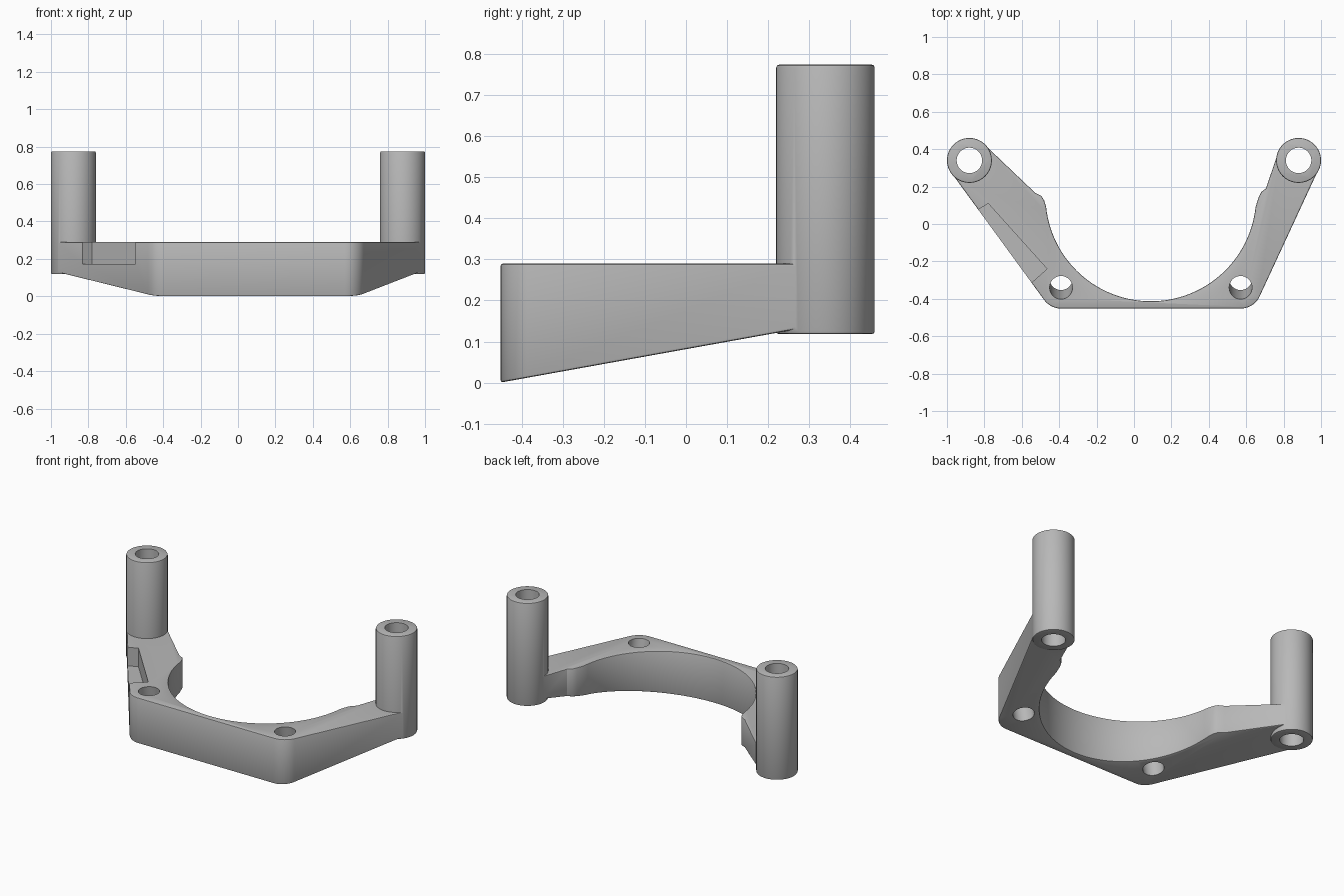
import bpy, bmesh
from math import radians, sin, cos, atan
from mathutils import Matrix

if "Cube" in bpy.data.objects:
    bpy.data.objects.remove(bpy.data.objects["Cube"], do_unlink=True)

TOP, POST_BASE, POST_TOP = 0.29, 0.118, 0.775
SLOPE = 0.18
POSTS = [(-0.88, 0.34), (0.88, 0.34)]
BOLTS = [(-0.39, -0.34), (0.57, -0.34)]

grey = bpy.data.materials.new("plain grey")
grey.use_nodes = True
colour = (0.48, 0.48, 0.48, 1)
grey.diffuse_color = colour
grey.node_tree.nodes["Principled BSDF"].inputs["Base Color"].default_value = colour


def arc(centre, r, start, end, n):
    angles = [radians(start + (end - start) * i / n) for i in range(n + 1)]
    return [(centre[0] + r * cos(a), centre[1] + r * sin(a)) for a in angles]


def finish(name, bm):
    bmesh.ops.recalc_face_normals(bm, faces=bm.faces)
    mesh = bpy.data.meshes.new(name)
    bm.to_mesh(mesh)
    bm.free()
    mesh.materials.append(grey)
    ob = bpy.data.objects.new(name, mesh)
    bpy.context.collection.objects.link(ob)
    return ob


def bevel_rims(bm, width):
    # Round only the edges around the two end caps
    caps = [f for f in bm.faces if len(f.verts) > 4]
    rims = list({e for f in caps for e in f.edges})
    bmesh.ops.bevel(bm, geom=rims, offset=width, segments=2, profile=0.5, affect='EDGES')


def prism(name, outline, floor, top, bevel=0):
    """Extruded outline whose underside height is floor(y)."""
    bm = bmesh.new()
    low = [bm.verts.new((x, y, floor(y))) for x, y in outline]
    high = [bm.verts.new((x, y, top)) for x, y in outline]
    bm.faces.new(low[::-1])
    bm.faces.new(high)
    for i in range(len(low)):
        j = (i + 1) % len(low)
        bm.faces.new((low[i], low[j], high[j], high[i]))
    bmesh.ops.recalc_face_normals(bm, faces=bm.faces)
    if bevel:
        bevel_rims(bm, bevel)
    return finish(name, bm)


def cylinder(name, centre, r, z0, z1, bevel=0, tilt=0):
    bm = bmesh.new()
    bmesh.ops.create_cone(bm, cap_ends=True, segments=64, radius1=r, radius2=r, depth=z1 - z0)
    if bevel:
        bevel_rims(bm, bevel)
    place = Matrix.Translation((*centre, (z0 + z1) / 2)) @ Matrix.Rotation(tilt, 4, 'X')
    bm.transform(place)
    return finish(name, bm)


# Sloped yoke: outer hull, then the inner saddle with its small shoulders
outline = arc(POSTS[0], 0.117, 45, 216, 24)
outline += arc(BOLTS[0], 0.112, 216, 270, 10)
outline += arc(BOLTS[1], 0.112, 270, 335, 10)
outline += arc(POSTS[1], 0.117, -24, 165, 24)
outline += [(0.705, 0.19), (0.682, 0.173), (0.667, 0.145)]
outline += arc((0.09, 0.15), 0.563, -6, -174, 64)
outline += [(-0.48, 0.125), (-0.495, 0.15), (-0.53, 0.168)]
bracket = prism("bracket", outline, lambda y: (y + 0.452) * SLOPE, TOP, 0.006)


def combine(other, operation):
    mod = bracket.modifiers.new(operation, 'BOOLEAN')
    mod.operation, mod.object, mod.solver = operation, other, 'EXACT'
    bpy.context.view_layer.objects.active = bracket
    bpy.ops.object.modifier_apply(modifier=mod.name)
    bpy.data.objects.remove(other, do_unlink=True)


# Upright hollow posts
for p in POSTS:
    combine(cylinder("post", p, 0.12, POST_BASE, POST_TOP, 0.007), 'UNION')
for p in POSTS:
    combine(cylinder("post_bore", p, 0.068, -0.5, 1.2), 'DIFFERENCE')

# Bolt holes square to the sloped underside
for x, y in BOLTS:
    combine(cylinder("bolt_hole", (x, y), 0.061, TOP - 0.5, TOP + 0.5, 0, atan(SLOPE)), 'DIFFERENCE')

# Open pocket in the right arm
pocket = [(-0.78, 0.11), (-0.88, 0.045), (-0.60, -0.36), (-0.465, -0.24)]
combine(prism("pocket", pocket, lambda y: 0.172, 0.5), 'DIFFERENCE')

bpy.ops.object.select_all(action='DESELECT')
bracket.select_set(True)
bpy.context.view_layer.objects.active = bracket
bpy.ops.object.shade_smooth_by_angle(angle=radians(30))
